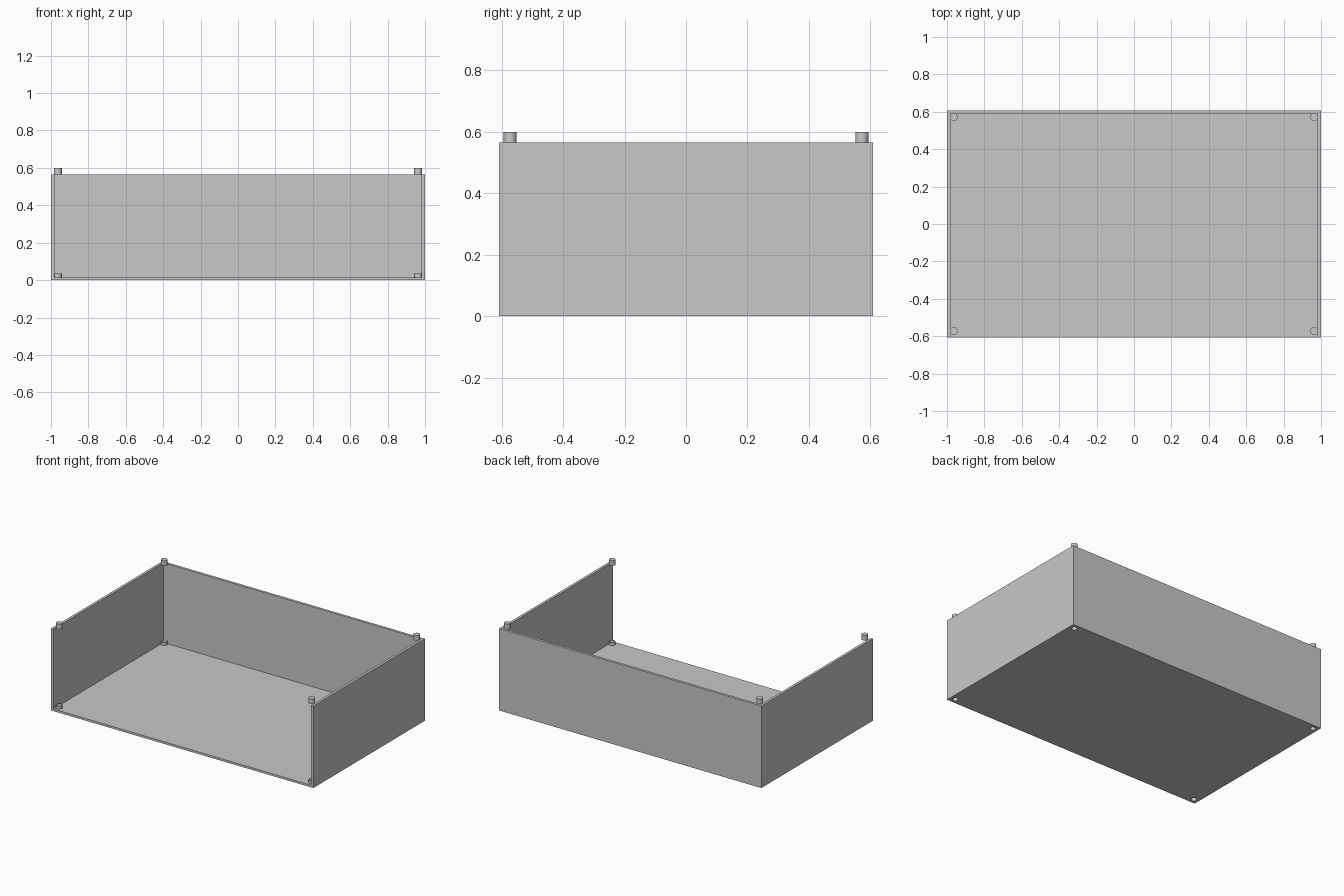
import bpy
import bmesh

if "Cube" in bpy.data.objects:
    bpy.data.objects.remove(bpy.data.objects["Cube"])

W, D, H = 1.0, 0.608, 0.565      # half width, half depth, wall height
T, FLOOR = 0.018, 0.015          # wall and floor thickness
PEG_X, PEG_Y, PEG_R = 0.963, 0.572, 0.021
PEG_H, HOLE_R, SEG = 0.035, 0.018, 32

grey = bpy.data.materials.new("light_grey")
grey.diffuse_color = (0.58, 0.58, 0.58, 1)
grey.use_nodes = True
grey.node_tree.nodes["Principled BSDF"].inputs["Base Color"].default_value = grey.diffuse_color


def add_object(name, bm):
    bmesh.ops.recalc_face_normals(bm, faces=bm.faces[:])
    mesh = bpy.data.meshes.new(name)
    bm.to_mesh(mesh)
    bm.free()
    mesh.materials.append(grey)
    ob = bpy.data.objects.new(name, mesh)
    bpy.context.collection.objects.link(ob)
    return ob


def smooth(ob):
    bpy.ops.object.select_all(action='DESELECT')
    bpy.context.view_layer.objects.active = ob
    ob.select_set(True)
    bpy.ops.object.shade_smooth_by_angle()


def cylinder(name, x, y, r, z0, z1):
    bm = bmesh.new()
    bmesh.ops.create_cone(bm, cap_ends=True, segments=SEG, radius1=r,
                          radius2=r, depth=z1 - z0)
    bmesh.ops.translate(bm, verts=bm.verts, vec=(x, y, (z0 + z1) / 2))
    return add_object(name, bm)


def prism(name, outline, z0, z1):
    bm = bmesh.new()
    base = bm.faces.new([bm.verts.new((x, y, z0)) for x, y in outline])
    top = bmesh.ops.extrude_face_region(bm, geom=[base])["geom"]
    verts = [g for g in top if isinstance(g, bmesh.types.BMVert)]
    bmesh.ops.translate(bm, verts=verts, vec=(0, 0, z1 - z0))
    return add_object(name, bm)


def cut(ob, cutter):
    mod = ob.modifiers.new("hole", 'BOOLEAN')
    mod.operation = 'DIFFERENCE'
    mod.solver = 'EXACT'
    mod.object = cutter
    cutter.hide_render = True
    cutter.hide_set(True)


# Floor panel and the U-shaped wall, open at the front
floor = prism("floor", [(-W, -D), (W, -D), (W, D), (-W, D)], 0, FLOOR)
walls = prism("walls", [(-W, -D), (-W + T, -D), (-W + T, D - T), (W - T, D - T),
                        (W - T, -D), (W, -D), (W, D), (-W, D)], FLOOR, H)

# Stacking pegs on the rim, matching sockets through the floor
for side, sx in (("left", -1), ("right", 1)):
    for end, sy in (("front", -1), ("back", 1)):
        x, y, tag = sx * PEG_X, sy * PEG_Y, end + "_" + side
        peg = cylinder("peg_" + tag, x, y, PEG_R, H, H + PEG_H)
        socket = cylinder("socket_" + tag, x, y, PEG_R, FLOOR, PEG_H)
        smooth(peg)
        smooth(socket)
        cutter = cylinder("hole_cutter_" + tag, x, y, HOLE_R, -0.05, 0.1)
        cut(floor, cutter)
        cut(socket, cutter)
